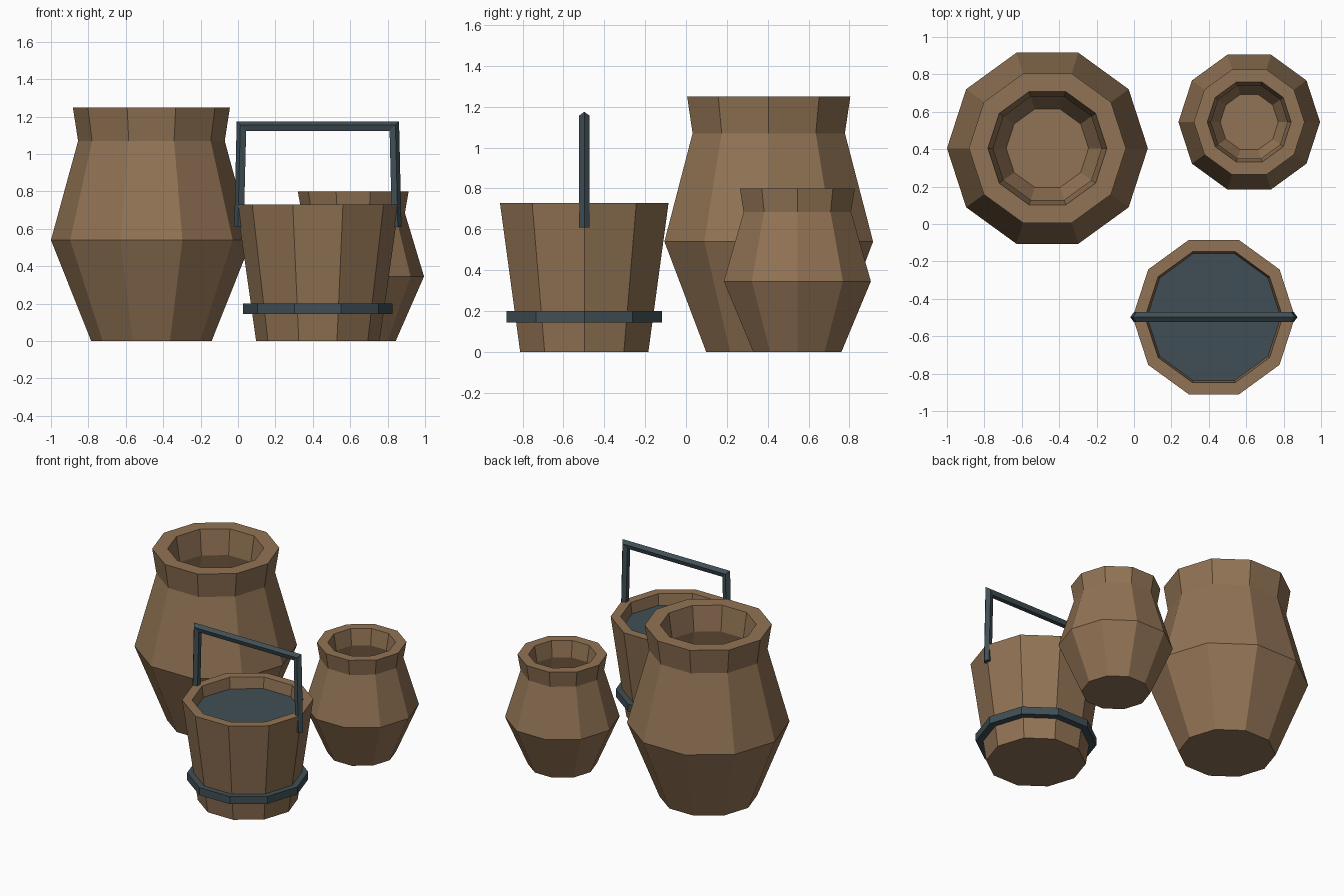
import bpy, bmesh, math
from mathutils import Vector

if "Cube" in bpy.data.objects:
    bpy.data.objects.remove(bpy.data.objects["Cube"])

SIDES = 10


def material(name, rgb):
    m = bpy.data.materials.new(name)
    m.diffuse_color = (*rgb, 1)
    m.use_nodes = True
    m.node_tree.nodes["Principled BSDF"].inputs["Base Color"].default_value = m.diffuse_color
    return m


brown = material("clay_brown", (0.283, 0.171, 0.089))
slate = material("slate_blue", (0.051, 0.078, 0.091))


def finish(name, bm, mat, loc):
    bmesh.ops.recalc_face_normals(bm, faces=bm.faces)
    me = bpy.data.meshes.new(name)
    bm.to_mesh(me)
    bm.free()
    me.materials.append(mat)
    ob = bpy.data.objects.new(name, me)
    ob.location = loc
    bpy.context.collection.objects.link(ob)
    return ob


def bridge(bm, a, b):
    n = len(a)
    for i in range(n):
        j = (i + 1) % n
        bm.faces.new((a[i], a[j], b[j], b[i]))


def lathe(name, profile, mat, loc, closed=False):
    """Ten-sided turning of (radius, z) points; capped ends or a closed ring."""
    bm = bmesh.new()
    rings = [[bm.verts.new((r * math.cos(math.tau * i / SIDES),
                            r * math.sin(math.tau * i / SIDES), z))
              for i in range(SIDES)] for r, z in profile]
    for a, b in zip(rings, rings[1:]):
        bridge(bm, a, b)
    if closed:
        bridge(bm, rings[-1], rings[0])
    else:
        bm.faces.new(rings[0])
        bm.faces.new(rings[-1])
    return finish(name, bm, mat, loc)


# Hollow pots: the inner wall follows the outer one at an even thickness
def pot(name, loc, sxy, sz):
    outer = [(0.322, 0), (0.537, 0.54), (0.392, 1.07), (0.42, 1.25)]
    inner = [(r - 0.102, max(z, 0.1)) for r, z in reversed(outer)]
    lathe(name, [(r * sxy, z * sz) for r, z in outer + inner], brown, loc)


pot("large_pot", (-0.463, 0.405, 0), 1.0, 1.0)
pot("small_pot", (0.616, 0.545, 0), 0.705, 0.64)

# Bucket with water and hoop
C = (0.427, -0.498, 0)
lathe("bucket", [(0.33, 0), (0.434, 0.73), (0.368, 0.73), (0.28, 0.08)], brown, C)
lathe("water", [(0.353, 0.63), (0.358, 0.65)], slate, C)
lathe("bucket_hoop", [(0.34, 0.145), (0.40, 0.145), (0.40, 0.20), (0.34, 0.20)],
      slate, C, closed=True)

# Handle: five-sided bar swept along a mitred path, ridge facing outward
R = 0.028
path = [(-0.419, 0.61), (-0.406, 1.147), (0.406, 1.147), (0.419, 0.61)]
outward = [(-1, 0), (-1, 1), (1, 1), (1, 0)]
bm = bmesh.new()
rings = []
for (x, z), (ox, oz) in zip(path, outward):
    ring = []
    for k in range(5):
        a = math.tau * k / 5
        d = R * math.cos(a)
        ring.append(bm.verts.new(Vector((x + ox * d, R * math.sin(a), z + oz * d))))
    rings.append(ring)
for a, b in zip(rings, rings[1:]):
    bridge(bm, a, b)
bm.faces.new(rings[0])
bm.faces.new(rings[-1])
finish("bucket_handle", bm, slate, C)
